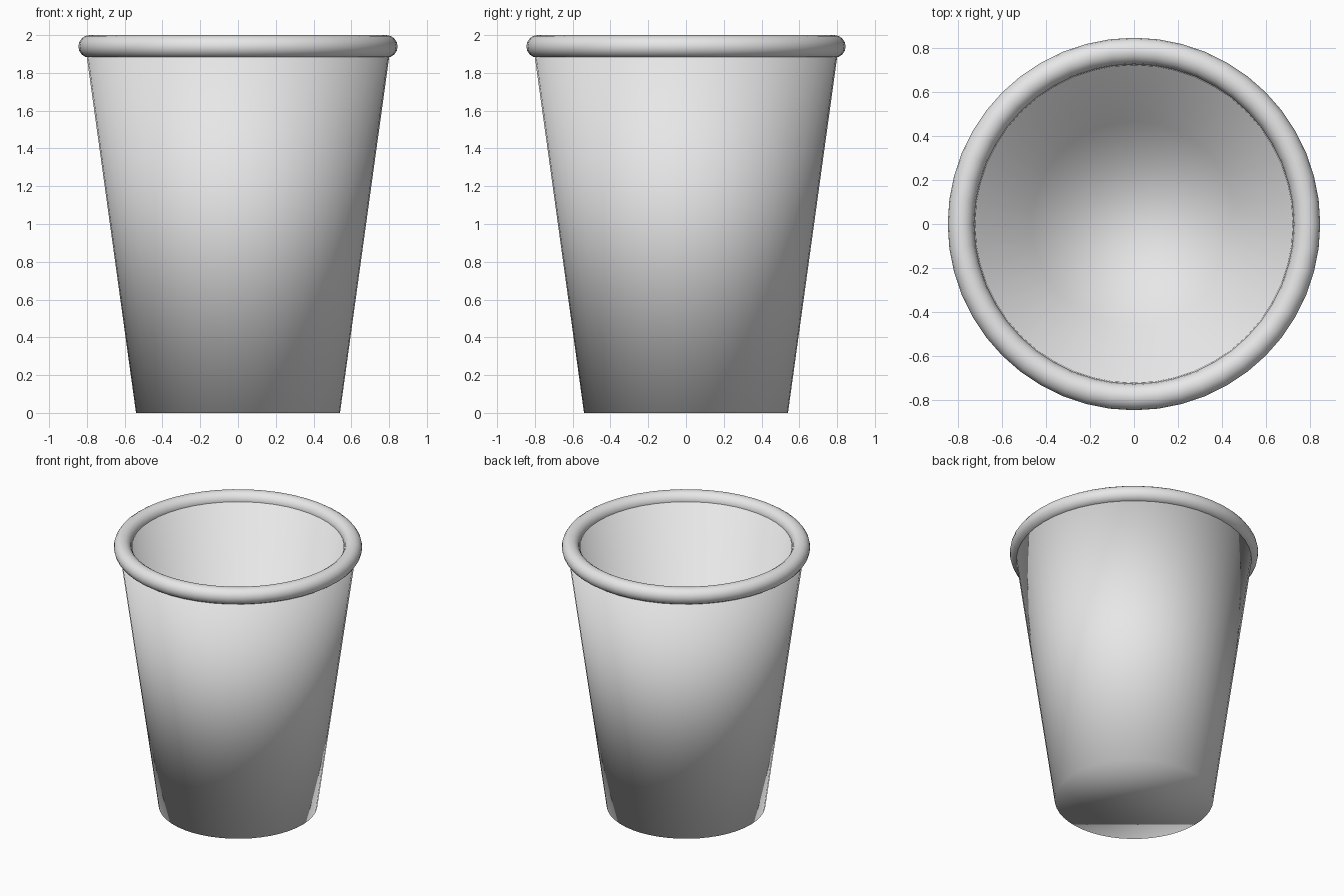
import bpy, bmesh, math

if "Cube" in bpy.data.objects:
    bpy.data.objects.remove(bpy.data.objects["Cube"])

SEGMENTS = 48

grey = bpy.data.materials.new("light_grey")
grey.diffuse_color = (0.8, 0.8, 0.8, 1)
grey.use_nodes = True
grey.node_tree.nodes["Principled BSDF"].inputs["Base Color"].default_value = grey.diffuse_color


def ring(bm, radius, z):
    step = math.tau / SEGMENTS
    return [bm.verts.new((radius * math.cos(i * step), radius * math.sin(i * step), z))
            for i in range(SEGMENTS)]


def make_object(name, bm):
    bmesh.ops.recalc_face_normals(bm, faces=bm.faces[:])
    for face in bm.faces:
        face.smooth = True
    mesh = bpy.data.meshes.new(name)
    bm.to_mesh(mesh)
    bm.free()
    mesh.materials.append(grey)
    obj = bpy.data.objects.new(name, mesh)
    bpy.context.collection.objects.link(obj)
    return obj


def bridge(bm, a, b):
    n = len(a)
    for i in range(n):
        j = (i + 1) % n
        bm.faces.new((a[i], a[j], b[j], b[i]))


# Tapered cup body: outer wall, lip, inner wall, closed at both floors
bm = bmesh.new()
profile = [(0.54, 0.0), (0.808, 1.94), (0.72, 1.94), (0.464, 0.085)]
rings = [ring(bm, r, z) for r, z in profile]
for a, b in zip(rings, rings[1:]):
    bridge(bm, a, b)
bm.faces.new(rings[0])
bm.faces.new(rings[-1])
make_object("cup_body", bm)

# Rolled rim: a ring of round cross-section
bm = bmesh.new()
sides = 16
rings = [ring(bm, 0.785 + 0.06 * math.cos(k * math.tau / sides),
              1.94 + 0.06 * math.sin(k * math.tau / sides)) for k in range(sides)]
for k in range(sides):
    bridge(bm, rings[k], rings[(k + 1) % sides])
make_object("rolled_rim", bm)
